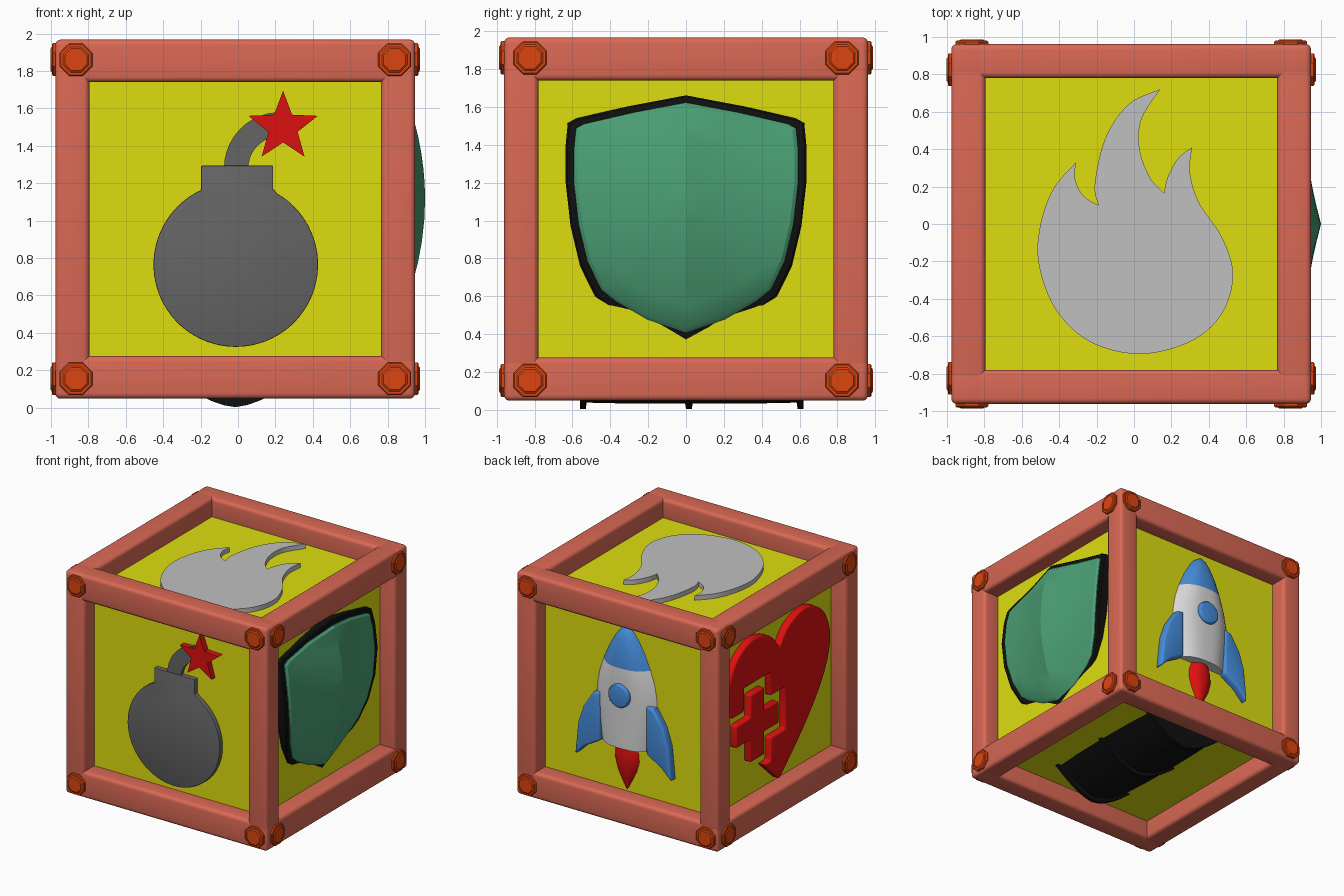
import bpy, bmesh, math
from mathutils import Vector

if "Cube" in bpy.data.objects:
    bpy.data.objects.remove(bpy.data.objects["Cube"])

CX, CZ = -0.015, 1.008          # cube centre
HALF, HZ = 0.962, 0.96          # frame half sizes
PW, PZ = 0.82, 0.80             # panel half sizes (sides, top)

# local (u, v, w) -> world, w points outward from each side of the crate
SIDES = {
    "front": lambda u, v, w: (CX + u, -w, v),
    "right": lambda u, v, w: (CX + w, u, v),
    "back": lambda u, v, w: (CX - u, w, v),
    "left": lambda u, v, w: (CX - w, -u, v),
    "top": lambda u, v, w: (u, v, CZ + w),
    "bottom": lambda u, v, w: (CX + u, v, CZ - w),
}


def mat(name, r, g, b):
    m = bpy.data.materials.new(name)
    m.diffuse_color = (r, g, b, 1)
    m.use_nodes = True
    m.node_tree.nodes["Principled BSDF"].inputs["Base Color"].default_value = m.diffuse_color
    return m


YELLOW = mat("yellow", 0.73, 0.73, 0.005)
CORAL = mat("coral", 0.70, 0.14, 0.09)
ORANGE = mat("orange", 0.73, 0.06, 0.005)
GREY = mat("dark grey", 0.13, 0.13, 0.13)
RED = mat("red", 0.73, 0.005, 0.005)
GREEN = mat("green", 0.07, 0.35, 0.18)
BLACK = mat("black", 0.005, 0.005, 0.005)
SILVER = mat("light grey", 0.53, 0.53, 0.53)
BLUE = mat("blue", 0.06, 0.26, 0.70)
WHITE = mat("white", 0.68, 0.68, 0.68)


def make(name, bm, *mats):
    bmesh.ops.recalc_face_normals(bm, faces=bm.faces)
    me = bpy.data.meshes.new(name)
    bm.to_mesh(me)
    bm.free()
    for m in mats:
        me.materials.append(m)
    ob = bpy.data.objects.new(name, me)
    bpy.context.collection.objects.link(ob)
    return ob


def finish(ob, angle=30, bevel=0, segs=2):
    """Apply modifiers, then smooth shading with sharp edges."""
    if bevel:
        b = ob.modifiers.new("bevel", "BEVEL")
        b.width, b.segments, b.limit_method = bevel, segs, "ANGLE"
        b.angle_limit = math.radians(45)
    if ob.modifiers:
        dg = bpy.context.evaluated_depsgraph_get()
        me = bpy.data.meshes.new_from_object(ob.evaluated_get(dg))
        ob.modifiers.clear()
        ob.data = me
    ob.data.polygons.foreach_set("use_smooth", [True] * len(ob.data.polygons))
    ob.data.set_sharp_from_angle(angle=math.radians(angle))
    return ob


def box(name, lo, hi, m, bevel=0):
    bm = bmesh.new()
    bmesh.ops.create_cube(bm, size=1)
    for v in bm.verts:
        v.co = Vector([a + (b - a) * (c + 0.5) for a, b, c in zip(lo, hi, v.co)])
    return finish(make(name, bm, m), 30, bevel, 4)


def skin(name, side, rings, *mats):
    """Closed body from successive rings of local points."""
    bm = bmesh.new()
    vs = [[bm.verts.new(SIDES[side](*p)) for p in r] for r in rings]
    n = len(vs[0])
    for a, b in zip(vs, vs[1:]):
        for i in range(n):
            j = (i + 1) % n
            bm.faces.new((a[i], a[j], b[j], b[i]))
    bm.faces.new(vs[0])
    bm.faces.new(vs[-1])
    return make(name, bm, *mats)


def plate(name, side, pts, w0, w1, m):
    return skin(name, side, [[(u, v, w) for u, v in pts] for w in (w0, w1)], m)


def curve(pts, steps=6):
    """Closed smooth outline; points with a third item are sharp corners."""
    out, n = [], len(pts)
    for i in range(n):
        p1, p2 = pts[i], pts[(i + 1) % n]
        p0 = p1 if len(p1) > 2 else pts[i - 1]
        p3 = p2 if len(p2) > 2 else pts[(i + 2) % n]
        for s in range(steps):
            t = s / steps
            out.append(tuple(0.5 * (2 * b + (c - a) * t + (2 * a - 5 * b + 4 * c - d) * t * t
                                    + (3 * b - a - 3 * c + d) * t ** 3)
                             for a, b, c, d in zip(p0[:2], p1[:2], p2[:2], p3[:2])))
    return out


def circle(cu, cv, r, n=48, a0=0, a1=2 * math.pi):
    return [(cu + r * math.cos(a0 + (a1 - a0) * i / n), cv + r * math.sin(a0 + (a1 - a0) * i / n))
            for i in range(n)]


def loft(name, side, stations, base, power, *mats):
    """Half-round body: stations are (v, half width, height)."""
    rings = []
    for v, a, h in stations:
        us = [-math.cos(math.pi * i / 20) for i in range(21)]
        arc = [(a * u, v, base + h * (1 - abs(u) ** power) + 0.001) for u in us]
        rings.append([(-a, v, base - 0.02)] + arc + [(a, v, base - 0.02)])
    return skin(name, side, rings, *mats)


# inner box with the yellow panels
box("panels", (CX - PW, -PW, CZ - PZ), (CX + PW, PW, CZ + PZ), YELLOW)

# twelve frame beams
T, TZ = 0.182, 0.228
for i, (sx, sy) in enumerate([(-1, -1), (1, -1), (-1, 1), (1, 1)]):
    def span(s, h, t, c=0):
        return sorted((c + s * h, c + s * (h - t)))
    x, y = span(sx, HALF, T, CX), span(sy, HALF, T)
    zx = span(sx, HZ, TZ, CZ)
    z0, z1 = CZ - HZ, CZ + HZ
    box(f"post_{i}", (x[0], y[0], z0), (x[1], y[1], z1), CORAL, 0.03)
    box(f"side_rail_{i}", (CX - HALF, y[0], zx[0]), (CX + HALF, y[1], zx[1]), CORAL, 0.03)
    xr, zr = span(sx, HALF, T, CX), span(sy, HZ, TZ, CZ)
    box(f"depth_rail_{i}", (xr[0], -HALF, zr[0]), (xr[1], HALF, zr[1]), CORAL, 0.03)

# bolts on the four upright sides
for side in ("front", "right", "back", "left"):
    uu = 0.852 if side in ("front", "back") else 0.825
    for i, (u, v) in enumerate([(-uu, 0.155), (uu, 0.155), (-uu, 1.861), (uu, 1.861)]):
        rings = [[(a, b, w) for a, b in circle(u, v, r, 8, math.pi / 8, math.pi * 17 / 8)]
                 for r, w in [(0.095, 0.94), (0.095, 0.974), (0.088, 0.98), (0.074, 0.98), (0.064, 0.987)]]
        finish(skin(f"bolt_{side}_{i}", side, rings, ORANGE), 25)

# front: bomb
a0 = math.radians(65)
body = circle(0.003, 0.765, 0.44, 60, math.pi - a0, 2 * math.pi + a0)
body += [(0.203, 1.17), (0.203, 1.294), (-0.183, 1.294), (-0.183, 1.17)]
finish(plate("bomb_body", "front", body, PW - 0.02, PW + 0.04, GREY), 30, 0.006)
outer = circle(0.24, 1.28, 0.30, 12, math.pi, math.pi * 0.42)
inner = circle(0.24, 1.28, 0.17, 12, math.pi, math.pi * 0.42)
finish(plate("bomb_fuse", "front", outer + inner[::-1], PW - 0.02, PW + 0.035, GREY))
star = [((0.195, 0.082)[i % 2] * math.cos(math.pi * (0.5 + i / 5)) + 0.256,
         (0.195, 0.082)[i % 2] * math.sin(math.pi * (0.5 + i / 5)) + 1.50) for i in range(10)]
finish(plate("bomb_spark", "front", star, PW - 0.02, PW + 0.05, RED))

# right: domed shield with a centre ridge and black rim
half = [(0, 1.662), (0.3, 1.605), (0.58, 1.54), (0.625, 1.515), (0.636, 1.4), (0.636, 1.2),
        (0.61, 0.97), (0.56, 0.76), (0.48, 0.6), (0.4, 0.535), (0.22, 0.43), (0, 0.355)]
shape = half + [(-u, v) for u, v in half[-2:0:-1]]
VC = 1.115


def shield_ring(s, drop=None):
    ring = []
    for u, v in shape:
        u, v = u * s, VC + (v - VC) * s
        w = 1.015 - 0.275 * abs(u) + 0.2 * u * u - 0.33 * (v - VC) ** 2
        ring.append((u, v, 0.8 if drop is None else w - drop))
    return ring


finish(skin("shield_rim", "right", [shield_ring(1), shield_ring(1, 0.02), shield_ring(0.985, 0.012),
                                    shield_ring(0.9, 0.02)], BLACK))
scales = [0.9, 0.75, 0.6, 0.45, 0.3, 0.15, 0.01]
finish(skin("shield_face", "right", [shield_ring(0.93), shield_ring(0.93, 0.012)]
            + [shield_ring(s, 0) for s in scales], GREEN), 25)

# top: flame
flame = [(.14, .72, 1), (.04, .56), (.03, .40), (.085, .25), (.16, .165, 1), (.18, .25), (.235, .35),
         (.31, .41, 1), (.30, .27), (.35, .11), (.47, -.07), (.53, -.27), (.47, -.48), (.30, -.63),
         (.03, -.695), (-.235, -.63), (-.42, -.455), (-.51, -.21), (-.50, 0), (-.43, .19),
         (-.31, .33, 1), (-.315, .24), (-.27, .15), (-.19, .10, 1), (-.21, .21), (-.155, .455), (-.03, .64)]
finish(plate("flame", "top", curve(flame), PZ - 0.02, PZ + 0.04, SILVER), 40)

# back: rocket with blue nose, window, fins and red exhaust
prof = [(0.68, 0.24), (0.85, 0.27), (1.0, 0.285), (1.12, 0.285), (1.25, 0.262), (1.37, 0.222),
        (1.5, 0.165), (1.6, 0.108), (1.66, 0.06), (1.69, 0.015)]
rocket = loft("rocket_body", "back", [(v, a, 0.1 * min(1, a / 0.2) ** 0.7) for v, a in prof],
              PW, 3, WHITE, BLUE)
for p in rocket.data.polygons:
    p.material_index = int(p.center.z > 1.37)
finish(rocket, 40)
finish(plate("rocket_window", "back", circle(0, 1.137, 0.1, 32), PW + 0.05, PW + 0.13, BLUE), 30, 0.02, 3)
for s, n in ((1, "left"), (-1, "right")):
    fin = [(.22, 1.09), (.29, 1.07), (.38, .93), (.43, .78), (.46, .49), (.36, .59), (.22, .67)]
    finish(plate(f"rocket_fin_{n}", "back", [(s * u, v) for u, v in fin], PW - 0.02, PW + 0.065, BLUE),
           35, 0.02, 3)
finish(loft("rocket_exhaust", "back", [(.70, .08, .05), (.62, .11, .06), (.55, .115, .06), (.46, .09, .05),
                                       (.37, .045, .03), (.30, .008, .01)], PW, 2.5, RED), 40)

# left: heart with a cross set into a gap
hh = [(0, 1.44, 1), (.13, 1.58), (.37, 1.64), (.6, 1.52), (.695, 1.27), (.61, .98), (.36, .65), (0, .30, 1)]
heart = plate("heart", "left", curve(hh + [(-p[0], p[1]) for p in hh[-2:0:-1]]), PW - 0.02, PW + 0.06, RED)


def cross(cu, cv, r, t):
    q = [(t, r), (t, t), (r, t)]
    pts = q + [(u, -v) for u, v in q[::-1]] + [(-u, -v) for u, v in q] + [(-u, v) for u, v in q[::-1]]
    return [(cu + u, cv + v) for u, v in pts]


cutter = plate("cross_cutter", "left", cross(-0.3, 0.88, 0.38, 0.18), 0.7, 1.0, RED)
cutter.hide_render = True
cut = heart.modifiers.new("cut", "BOOLEAN")
cut.operation, cut.solver, cut.object = "DIFFERENCE", "EXACT", cutter
finish(heart, 35, 0.02, 3)
bpy.data.objects.remove(cutter)
finish(plate("heart_cross", "left", cross(-0.3, 0.88, 0.29, 0.095), PW - 0.02, PW + 0.06, RED), 35, 0.015, 3)

# bottom: barrel with three bands
B, W = 0.169, 0.204
finish(loft("barrel", "bottom", [(-.56, .385, W), (-.53, .385, W), (-.525, .35, B), (-.3, .365, B + .005),
                                 (-.005, .37, B + .005), (0, .395, W), (.03, .395, W), (.035, .37, B + .005),
                                 (.35, .365, B + .005), (.585, .35, B), (.59, .385, W), (.62, .385, W)],
            PZ, 1.6, BLACK), 35)
